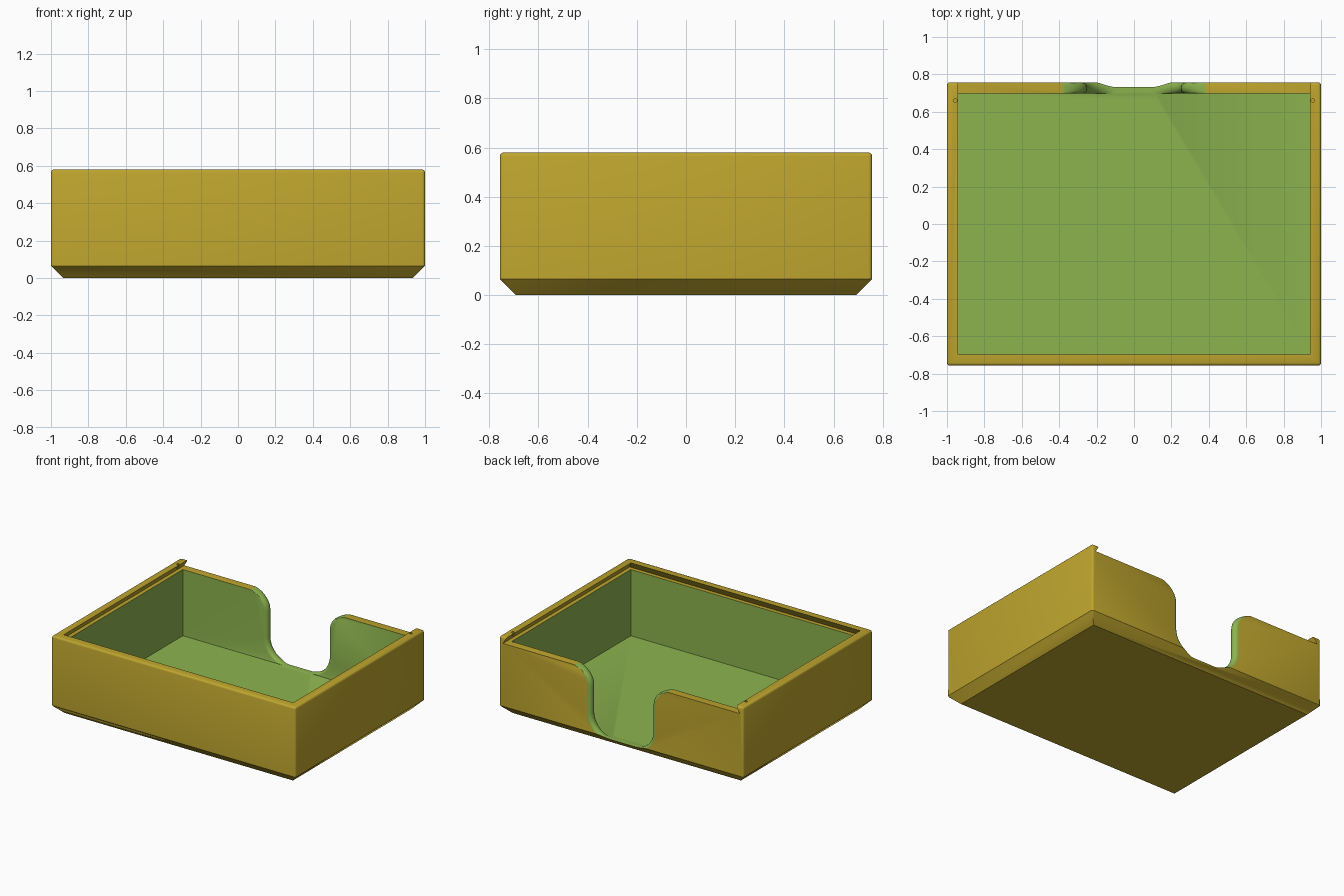
import bpy, bmesh, math

cube = bpy.data.objects.get("Cube")
if cube:
    bpy.data.objects.remove(cube, do_unlink=True)

HX, HY, H = 1.0, 0.757, 0.58      # outer half sizes and height
WALL, CHAMFER, FLOOR = 0.06, 0.065, 0.04
LEDGE = 0.53                      # height of the lid groove floor
IX, IY = HX - WALL, HY - WALL


def material(name, rgb):
    m = bpy.data.materials.new(name)
    m.use_nodes = True
    m.diffuse_color = (*rgb, 1)
    m.node_tree.nodes["Principled BSDF"].inputs["Base Color"].default_value = (*rgb, 1)
    return m


gold = material("gold", (0.515, 0.376, 0.027))
green = material("green", (0.266, 0.456, 0.078))


def finish(bm, name, mat):
    bmesh.ops.recalc_face_normals(bm, faces=bm.faces)
    mesh = bpy.data.meshes.new(name)
    bm.to_mesh(mesh)
    bm.free()
    mesh.materials.append(mat)
    ob = bpy.data.objects.new(name, mesh)
    bpy.context.collection.objects.link(ob)
    return ob


def loft(rings):
    """Closed solid through rings of equal length."""
    bm = bmesh.new()
    loops = [[bm.verts.new(p) for p in ring] for ring in rings]
    n = len(loops[0])
    for a, b in zip(loops, loops[1:]):
        for i in range(n):
            j = (i + 1) % n
            bm.faces.new((a[i], a[j], b[j], b[i]))
    bm.faces.new(loops[0])
    bm.faces.new(loops[-1])
    return bm


def rect(x, y0, y1, z):
    return [(-x, y0, z), (x, y0, z), (x, y1, z), (-x, y1, z)]


def cut(body, cutter):
    cutter.hide_render = True
    mod = body.modifiers.new("cut", 'BOOLEAN')
    mod.operation = 'DIFFERENCE'
    mod.solver = 'EXACT'
    mod.material_mode = 'TRANSFER'
    mod.object = cutter
    bpy.context.view_layer.objects.active = body
    bpy.ops.object.modifier_apply(modifier=mod.name)
    bpy.data.objects.remove(cutter, do_unlink=True)


# Outer block with chamfered base and softly rounded upright and top edges
bm = loft([rect(HX - CHAMFER, -HY + CHAMFER, HY - CHAMFER, 0),
           rect(HX, -HY, HY, CHAMFER), rect(HX, -HY, HY, H)])
edges = [e for e in bm.edges if max(v.co.z for v in e.verts) > H - 0.01]
bmesh.ops.bevel(bm, geom=edges, offset=0.015, segments=3, profile=0.5, affect='EDGES')
box = finish(bm, "box_tray", gold)
box.data.materials.append(green)

# Inner cavity
cut(box, finish(loft([rect(IX, -IY, IY, FLOOR), rect(IX, -IY, IY, 0.55)]),
                "cavity_cutter", green))

# Dovetail groove for a sliding lid, open at the back
UNDER = 0.03
cut(box, finish(loft([rect(IX + UNDER, -IY - UNDER, 0.9, LEDGE),
                      rect(IX, -IY, 0.9, H), rect(IX, -IY, 0.9, 0.65)]),
                "groove_cutter", gold))

# Small lid catches in the side rails
for side in (-1, 1):
    bm = bmesh.new()
    bmesh.ops.create_cone(bm, cap_ends=True, segments=12, radius1=0.01, radius2=0.01, depth=0.1)
    bmesh.ops.translate(bm, verts=bm.verts, vec=(side * 0.955, 0.66, 0.59))
    cut(box, finish(bm, "catch_cutter", gold))


# Thumb notch with a bullnose edge in the back wall
def notch_ring(y, d):
    low, waist, top_x, mid, top_z, r = FLOOR, 0.25 + d, 0.42, 0.40, 0.534, 0.16
    half = []
    steps = 10
    for i in range(steps + 1):        # concave lower corner
        a = math.pi / 2 * i / steps
        half.append((waist - r + r * math.sin(a), low + r - r * math.cos(a)))
    for i in range(steps + 1):        # flared shoulder
        a = math.pi / 2 * i / steps
        half.append((top_x - (top_x - waist) * math.cos(a), mid + (top_z - mid) * math.sin(a)))
    half.append((top_x, 0.7))
    outline = half + [(-x, z) for x, z in reversed(half)]
    return [(x, y, z) for x, z in outline]


R = WALL / 2
mid_y = HY - R
rings = [notch_ring(IY - 0.03, R)]
for i in range(9):
    a = math.pi * (i / 8 - 0.5)
    rings.append(notch_ring(mid_y + R * math.sin(a), R - R * math.cos(a)))
rings.append(notch_ring(HY + 0.05, R))
cut(box, finish(loft(rings), "notch_cutter", green))

# Smooth the rounded areas, keep the hard edges
bpy.ops.object.select_all(action='DESELECT')
box.select_set(True)
bpy.context.view_layer.objects.active = box
bpy.ops.object.shade_smooth_by_angle(angle=math.radians(30))
